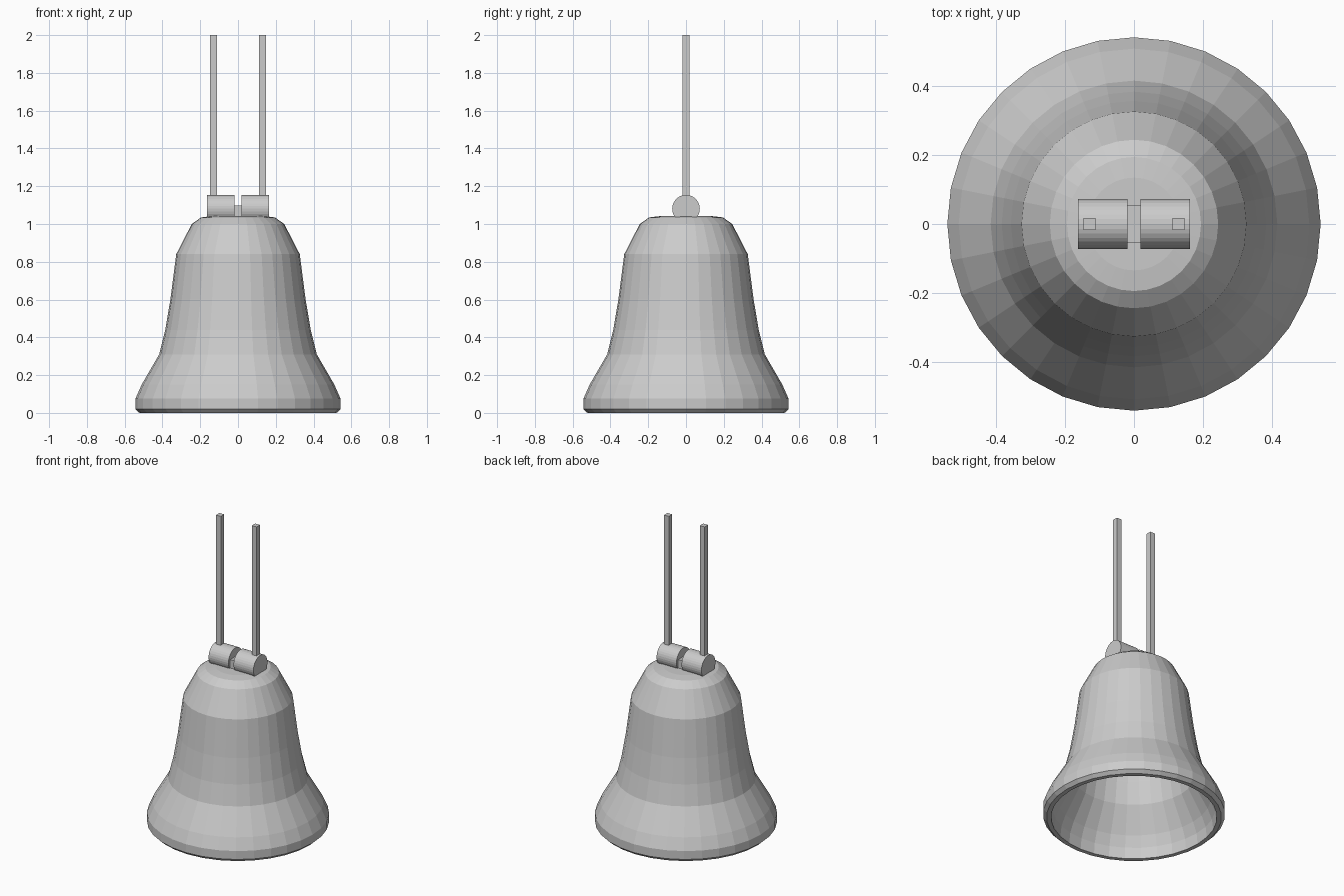
import bpy, bmesh, math
from mathutils import Matrix

if "Cube" in bpy.data.objects:
    bpy.data.objects.remove(bpy.data.objects["Cube"])

SIDES = 32


def make(name, bm):
    bmesh.ops.recalc_face_normals(bm, faces=bm.faces)
    me = bpy.data.meshes.new(name)
    bm.to_mesh(me)
    bm.free()
    ob = bpy.data.objects.new(name, me)
    bpy.context.collection.objects.link(ob)
    return ob


def lathe(name, profile):
    bm = bmesh.new()
    verts = [bm.verts.new((r, 0, z)) for r, z in profile]
    edges = [bm.edges.new(p) for p in zip(verts, verts[1:])]
    bmesh.ops.spin(bm, geom=verts + edges, cent=(0, 0, 0), axis=(0, 0, 1),
                   angle=math.tau, steps=SIDES)
    bmesh.ops.remove_doubles(bm, verts=bm.verts, dist=1e-4)
    return make(name, bm)


def box(name, loc, size):
    bm = bmesh.new()
    bmesh.ops.create_cube(bm, size=1, matrix=Matrix.Translation(loc) @ Matrix.Diagonal((*size, 1)))
    return make(name, bm)


def barrel(name, x):
    bm = bmesh.new()
    bmesh.ops.create_cone(bm, cap_ends=True, segments=SIDES, radius1=0.073, radius2=0.073,
                          depth=0.144,
                          matrix=Matrix.Translation((x, 0, 1.081)) @ Matrix.Rotation(math.pi / 2, 4, 'Y'))
    return make(name, bm)


# Hollow bell: outer wall from crown to lip, then inner wall back up
outer = [(0, 1.042), (0.135, 1.042), (0.195, 1.035), (0.245, 1.0), (0.327, 0.84),
         (0.358, 0.6), (0.385, 0.44), (0.417, 0.31), (0.51, 0.15), (0.543, 0.075),
         (0.543, 0.02), (0.522, 0.0)]
inner = [(0.495, 0.0), (0.487, 0.07), (0.46, 0.14), (0.37, 0.30), (0.34, 0.44),
         (0.313, 0.6), (0.282, 0.83), (0.21, 0.965), (0.13, 1.0), (0, 1.0)]
lathe("bell_body", outer + inner)

# Hanger: small block on the crown between two barrels with upright bars
box("crown_block", (0, 0, 1.064), (0.05, 0.108, 0.066))
for side, s in (("left", -1), ("right", 1)):
    barrel(f"{side}_barrel", s * 0.091)
    box(f"{side}_hanging_bar", (s * 0.13, 0, 1.56), (0.035, 0.035, 0.88))
